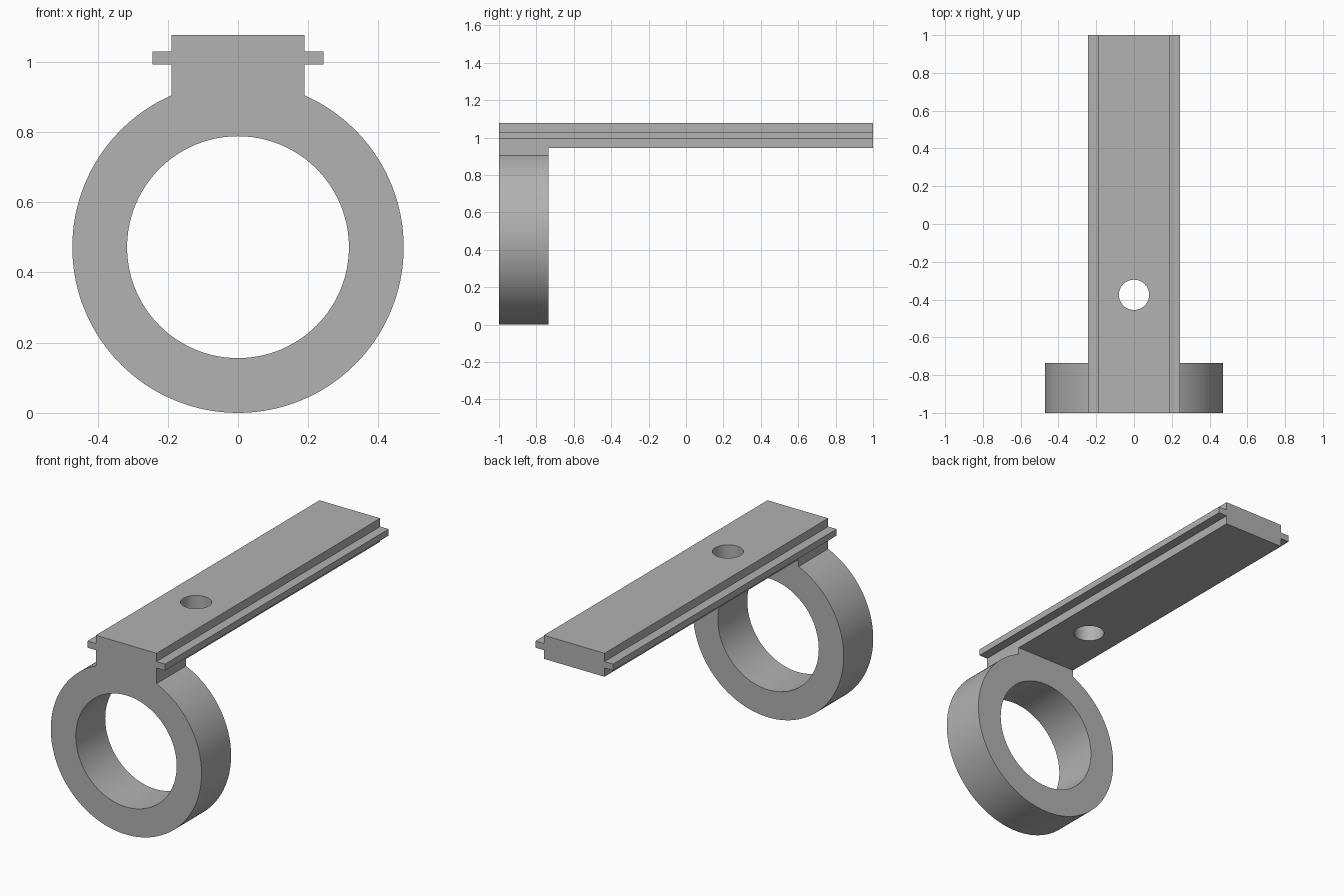
import bpy
import bmesh
from math import acos, asin, cos, pi, radians, sin

cube = bpy.data.objects.get("Cube")
if cube:
    bpy.data.objects.remove(cube, do_unlink=True)

# Main dimensions
FRONT, RING_BACK, BACK = -1.0, -0.736, 1.0
RING_R, BORE_R = 0.472, 0.316
RAIL_W, TONGUE_W = 0.19, 0.243
RAIL_BOTTOM, TONGUE_BOTTOM, TONGUE_TOP, RAIL_TOP = 0.944, 0.993, 1.03, 1.077
HOLE_Y, HOLE_R = -0.375, 0.08

grey = bpy.data.materials.new("plain grey")
grey.use_nodes = True
colour = (0.445, 0.445, 0.445, 1)
grey.diffuse_color = colour
grey.node_tree.nodes["Principled BSDF"].inputs["Base Color"].default_value = colour


def extrude_profile(name, profile, y0, y1):
    """Extrude an x-z outline along y."""
    bm = bmesh.new()
    face = bm.faces.new([bm.verts.new((x, y0, z)) for x, z in profile])
    moved = bmesh.ops.extrude_face_region(bm, geom=[face])["geom"]
    verts = [v for v in moved if isinstance(v, bmesh.types.BMVert)]
    bmesh.ops.translate(bm, verts=verts, vec=(0, y1 - y0, 0))
    bmesh.ops.recalc_face_normals(bm, faces=bm.faces)
    mesh = bpy.data.meshes.new(name)
    bm.to_mesh(mesh)
    bm.free()
    mesh.materials.append(grey)
    obj = bpy.data.objects.new(name, mesh)
    bpy.context.collection.objects.link(obj)
    return obj


def cylinder(name, radius, depth, location, rotation=(0, 0, 0)):
    bpy.ops.mesh.primitive_cylinder_add(vertices=96, radius=radius, depth=depth,
                                        location=location, rotation=rotation)
    obj = bpy.context.object
    obj.name = name
    obj.data.materials.append(grey)
    return obj


def combine(target, tool, operation):
    """Apply a boolean and discard its helper."""
    tool.hide_render = True
    mod = target.modifiers.new(operation.title(), "BOOLEAN")
    mod.operation, mod.object, mod.solver = operation, tool, "EXACT"
    bpy.ops.object.select_all(action="DESELECT")
    bpy.context.view_layer.objects.active = target
    target.select_set(True)
    bpy.ops.object.modifier_apply(modifier=mod.name)
    bpy.data.objects.remove(tool, do_unlink=True)


# Rail with a tongue along each side
half = [(RAIL_W, RAIL_BOTTOM), (RAIL_W, TONGUE_BOTTOM), (TONGUE_W, TONGUE_BOTTOM),
        (TONGUE_W, TONGUE_TOP), (RAIL_W, TONGUE_TOP), (RAIL_W, RAIL_TOP)]
rail = extrude_profile("ring_bracket", half + [(-x, z) for x, z in reversed(half)],
                       FRONT, BACK)

# Ring and neck share one outline that meets the underside of the rail
STEPS = 112
start = pi / 2 - asin(RAIL_W / RING_R)
sweep = 2 * acos(-sin(start))
angles = [start - sweep * i / STEPS for i in range(STEPS + 1)]
outline = [(RING_R * cos(a), RING_R + RING_R * sin(a)) for a in angles]
outline += [(-RAIL_W, RAIL_BOTTOM), (RAIL_W, RAIL_BOTTOM)]
ring = extrude_profile("ring", outline, FRONT, RING_BACK)
combine(rail, ring, "UNION")

# Ring bore and screw hole
bore = cylinder("bore_cutter", BORE_R, 0.4, (0, (FRONT + RING_BACK) / 2, RING_R),
                (pi / 2, 0, 0))
combine(rail, bore, "DIFFERENCE")
hole = cylinder("screw_hole_cutter", HOLE_R, 0.4, (0, HOLE_Y, RAIL_BOTTOM))
hole.location.z = (RAIL_BOTTOM + RAIL_TOP) / 2
combine(rail, hole, "DIFFERENCE")

bpy.ops.object.shade_smooth_by_angle(angle=radians(30))
